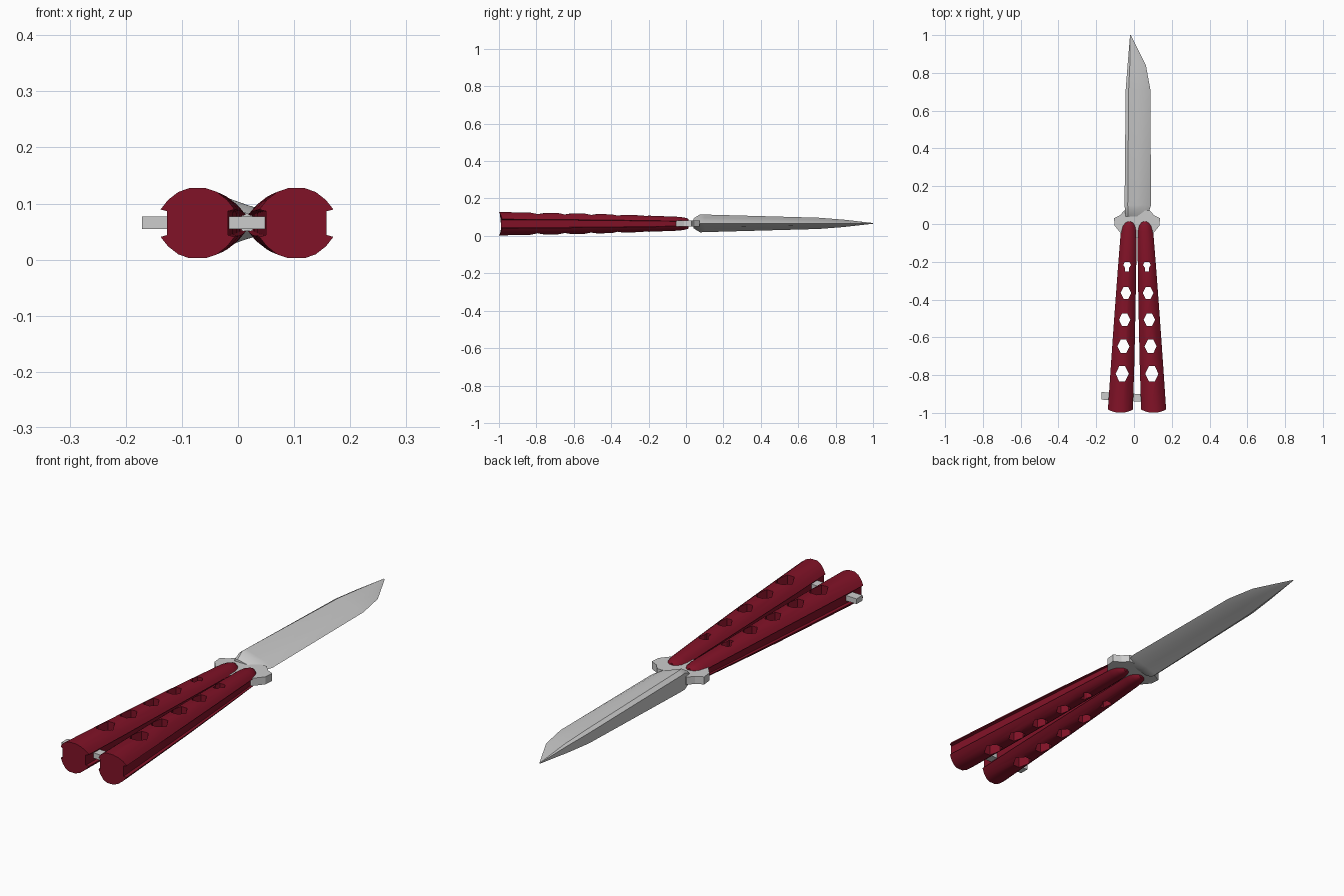
import bpy, bmesh, math
from mathutils import Vector

if "Cube" in bpy.data.objects:
    bpy.data.objects.remove(bpy.data.objects["Cube"])

ZC = 0.065      # mid height of the whole knife
XC = 0.016      # mirror line between the handles


def finish(name, bm, color=None, smooth=True):
    bmesh.ops.recalc_face_normals(bm, faces=bm.faces)
    me = bpy.data.meshes.new(name)
    bm.to_mesh(me)
    bm.free()
    ob = bpy.data.objects.new(name, me)
    bpy.context.collection.objects.link(ob)
    if color:
        me.materials.append(color)
    if smooth:
        smooth_object(ob)
    return ob


def activate(ob):
    bpy.ops.object.select_all(action='DESELECT')
    ob.select_set(True)
    bpy.context.view_layer.objects.active = ob


def smooth_object(ob):
    activate(ob)
    bpy.ops.object.shade_smooth_by_angle(angle=math.radians(32))


def loft(bm, rings):
    loops = [[bm.verts.new(p) for p in r] for r in rings]
    n = len(loops[0])
    for a, b in zip(loops, loops[1:]):
        for i in range(n):
            j = (i + 1) % n
            bm.faces.new((a[i], a[j], b[j], b[i]))
    bm.faces.new(loops[0])
    bm.faces.new(loops[-1])


def prism(bm, outline, z0, z1):
    loft(bm, [[(x, y, z0) for x, y in outline], [(x, y, z1) for x, y in outline]])


red = bpy.data.materials.new("red_handle")
red.diffuse_color = (0.22, 0.006, 0.02, 1)
red.use_nodes = True
red.node_tree.nodes["Principled BSDF"].inputs["Base Color"].default_value = red.diffuse_color

# Handle section as fractions of half width / half height, with side grooves
quarter = [(0.82, 0.34), (1.0, 0.39), (0.80, 0.66), (0.52, 0.89), (0.22, 1.0)]
section = (quarter + [(-u, v) for u, v in reversed(quarter)]
           + [(-u, -v) for u, v in quarter] + [(u, -v) for u, v in reversed(quarter)])
# y, half width, half height
stations = [(-1.0, 0.066, 0.0625), (-0.75, 0.062, 0.058), (-0.5, 0.056, 0.053),
            (-0.25, 0.049, 0.045), (-0.04, 0.042, 0.037), (-0.01, 0.036, 0.033),
            (0.006, 0.025, 0.029), (0.014, 0.010, 0.025)]
# y, half width, half length of the through holes
holes = [(-0.365, 0.028, 0.031), (-0.507, 0.030, 0.034),
         (-0.648, 0.032, 0.036), (-0.793, 0.035, 0.040)]


def centre(y, side):
    return XC + side * (0.042 - 0.046 * y)


def handle(name, side):
    bm = bmesh.new()
    rings = []
    for y, w, h in stations:
        bow = 0.018 if y == -1.0 else 0.0
        rings.append([(centre(y, side) + u * w, y + bow * u * u, ZC + v * h)
                      for u, v in section])
    loft(bm, rings)
    ob = finish(name, bm, red, smooth=False)
    # hexagonal holes and the small keyhole
    bm = bmesh.new()
    for y, w, l in holes:
        hexagon = [(w, 0), (w * .45, l), (-w * .45, l), (-w, 0), (-w * .45, -l), (w * .45, -l)]
        prism(bm, [(centre(y, side) + a, y + b) for a, b in hexagon], -0.1, 0.3)
    key = [(0.012, 0.024), (0.021, 0.008), (0.010, -0.008), (0.010, -0.026)]
    key += [(-a, b) for a, b in reversed(key)]
    prism(bm, [(centre(-0.225, side) + a, -0.225 + b) for a, b in key], -0.1, 0.3)
    cutter = finish("hole_cutter", bm, red, smooth=False)
    cutter.hide_render = True
    mod = ob.modifiers.new("holes", 'BOOLEAN')
    mod.operation = 'DIFFERENCE'
    mod.solver = 'EXACT'
    mod.object = cutter
    activate(ob)
    bpy.ops.object.modifier_apply(modifier=mod.name)
    bpy.data.objects.remove(cutter)
    smooth_object(ob)


handle("left_handle", -1)
handle("right_handle", 1)

# Blade: thick spine on the left, cutting edge on the right
bm = bmesh.new()
half = [(0.0, 0.72), (0.12, 1.0), (0.48, 0.64), (0.78, 0.38)]
profile = half + [(1.0, 0.0)] + [(u, -v) for u, v in reversed(half)]
blade = [(0.04, -0.045, 0.075, 0.026), (0.075, -0.048, 0.082, 0.048),
         (0.10, -0.05, 0.09, 0.047), (0.71, -0.044, 0.087, 0.030),
         (0.84, -0.034, 0.063, 0.020), (1.0, -0.021, -0.017, 0.002)]
loft(bm, [[(xl + (xr - xl) * u, y, ZC + 0.002 + v * t) for u, v in profile]
          for y, xl, xr, t in blade])
finish("blade", bm)

# Guard between blade and handles
bm = bmesh.new()
side = [(0.0, -0.075), (0.035, -0.07), (0.085, -0.05), (0.118, -0.01), (0.122, 0.03),
        (0.09, 0.046), (0.068, 0.072)]
outline = [(XC + x, y) for x, y in side] + [(XC - x, y) for x, y in reversed(side[1:])]
prism(bm, outline, 0.051, 0.083)
finish("guard", bm, smooth=False)

# Latch bar across the handle ends
bm = bmesh.new()
tilt = -0.05
bar = [(-0.171, 0.02), (0.055, 0.02), (0.055, -0.02), (-0.171, -0.02)]
prism(bm, [(x, -0.915 + tilt * (x + 0.07) + d) for x, d in bar], 0.055, 0.077)
finish("latch", bm, smooth=False)
